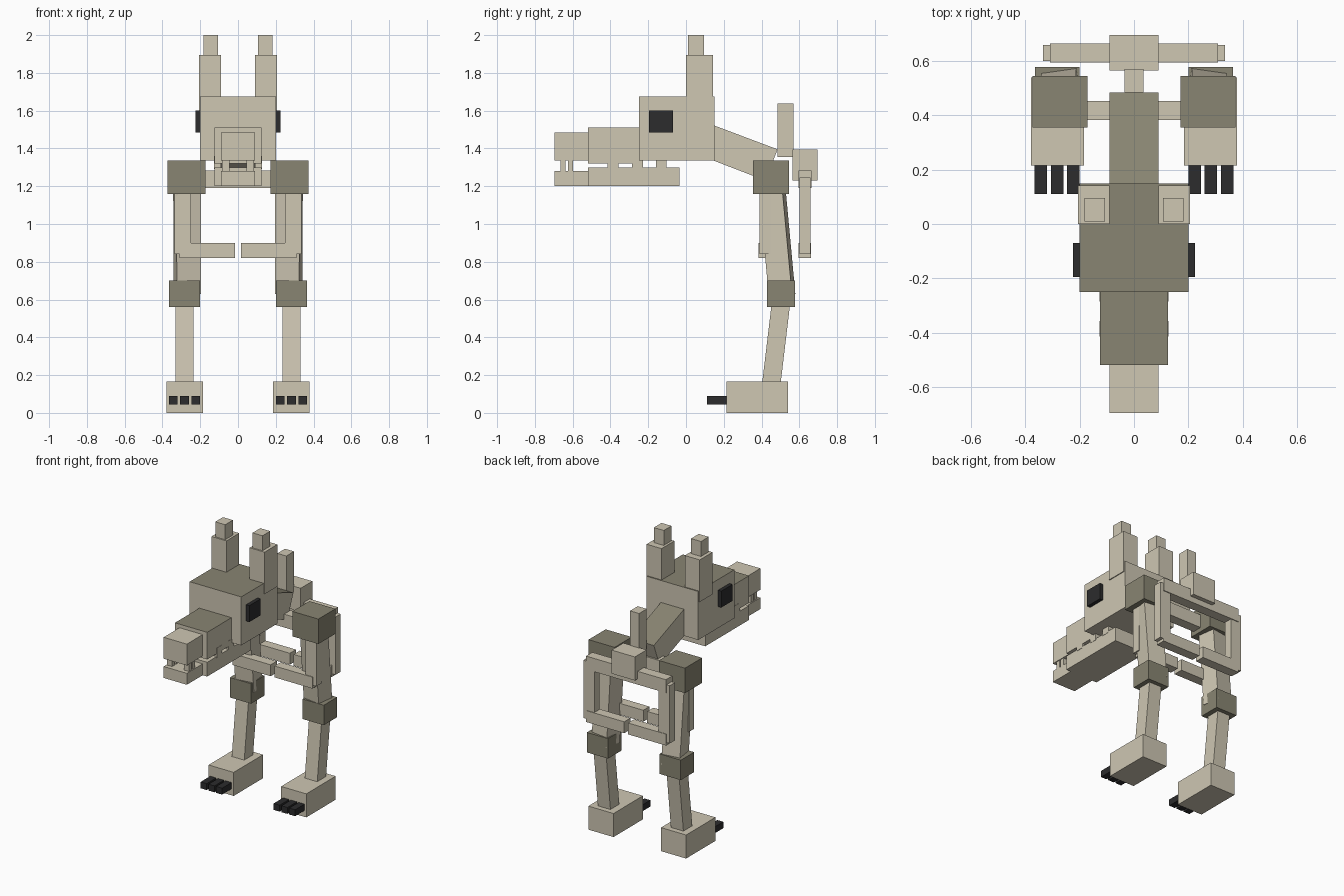
import bpy, bmesh
from math import radians
from mathutils import Matrix, Vector

cube = bpy.data.objects.get("Cube")
if cube:
    bpy.data.objects.remove(cube, do_unlink=True)


def material(name, rgb):
    m = bpy.data.materials.new(name)
    m.use_nodes = True
    m.diffuse_color = (*rgb, 1)
    m.node_tree.nodes["Principled BSDF"].inputs["Base Color"].default_value = (*rgb, 1)
    return m


BONE = material("bone", (0.62, 0.57, 0.45))
DARK = material("dark olive", (0.25, 0.235, 0.17))
BLACK = material("black", (0.025, 0.025, 0.026))


def finish(name, bm, mat, dark_top=False):
    bmesh.ops.recalc_face_normals(bm, faces=bm.faces)
    bm.normal_update()
    if dark_top:
        for f in bm.faces:
            f.material_index = int(f.normal.z > 0.7)
    mesh = bpy.data.meshes.new(name)
    bm.to_mesh(mesh)
    bm.free()
    mesh.materials.append(mat)
    if dark_top:
        mesh.materials.append(DARK)
    ob = bpy.data.objects.new(name, mesh)
    bpy.context.collection.objects.link(ob)
    return ob


def box(name, x, y, z, mat=BONE, dark_top=False):
    """Box from its (min, max) range along each axis."""
    bm = bmesh.new()
    bmesh.ops.create_cube(bm, size=1)
    for v in bm.verts:
        v.co = [r[0] if c < 0 else r[1] for c, r in zip(v.co, (x, y, z))]
    return finish(name, bm, mat, dark_top)


def pair(name, x, y, z, mat=BONE):
    """A box on the left and its mirror on the right."""
    box("left_" + name, x, y, z, mat)
    box("right_" + name, (-x[1], -x[0]), y, z, mat)


def limb(name, low, high, width, depth, yaw, side):
    """Slanted leg segment between two centre points, turned about z."""
    bm = bmesh.new()
    bmesh.ops.create_cube(bm, size=1)
    turn = Matrix.Rotation(radians(yaw), 3, "Z")
    for v in bm.verts:
        end = Vector(low if v.co.z < 0 else high)
        v.co = end + turn @ Vector((v.co.x * width, v.co.y * depth, 0))
        v.co.x *= side
    finish(name, bm, BONE)


# Head, snout and jaw
box("head", (-.2, .2), (-.25, .15), (1.335, 1.675), dark_top=True)
box("snout", (-.125, .125), (-.52, -.25), (1.32, 1.51), dark_top=True)
box("snout_tip", (-.09, .09), (-.695, -.52), (1.335, 1.485))
box("jaw", (-.125, .125), (-.52, -.035), (1.2, 1.3))
box("jaw_tip", (-.09, .09), (-.695, -.52), (1.2, 1.28))
for i, y in enumerate((-.665, -.625)):
    pair(f"front_tooth_{i}", (.045, .085), (y, y + .028), (1.27, 1.345))
for i, y in enumerate((-.415, -.285, -.16)):
    pair(f"side_tooth_{i}", (.09, .127), (y, y + .057), (1.29, 1.36))
pair("eye", (.195, .225), (-.195, -.07), (1.485, 1.6), BLACK)
pair("ear", (.09, .206), (0, .142), (1.6, 1.895))
pair("ear_tip", (.106, .183), (.01, .095), (1.89, 2))

# Sloping neck, a side profile swept across the width
bm = bmesh.new()
profile = [(.14, 1.525), (.485, 1.395), (.42, 1.23), (.14, 1.338)]
face = bm.faces.new([bm.verts.new((-.09, y, z)) for y, z in profile])
swept = bmesh.ops.extrude_face_region(bm, geom=[face])["geom"]
bmesh.ops.translate(bm, vec=(.18, 0, 0),
                    verts=[g for g in swept if isinstance(g, bmesh.types.BMVert)])
finish("neck", bm, BONE, dark_top=True)

# Back spike and hub
box("back_spike", (-.035, .035), (.485, .57), (1.355, 1.637))
box("back_hub", (-.09, .09), (.565, .695), (1.23, 1.395))

# Two open rib hoops
for name, y in (("front", .383), ("rear", .595)):
    box(name + "_rib_top", (-.31, .31), (y, y + .07), (1.19, 1.283))
    pair(name + "_rib_side", (.25, .335), (y + .006, y + .064), (.84, 1.245))
    pair(name + "_rib_bottom", (.015, .31), (y, y + .068), (.82, .9))

# Legs
pair("shoulder", (.172, .374), (.356, .545), (1.16, 1.335), DARK)
pair("knee", (.2, .364), (.43, .578), (.56, .7), DARK)
for name, side in (("left", 1), ("right", -1)):
    limb(name + "_upper_leg", (.268, .508, .63), (.27, .455, 1.2), .13, .125, -8, side)
    limb(name + "_lower_leg", (.283, .45, .14), (.283, .505, .6), .097, .098, 0, side)
pair("foot", (.184, .379), (.215, .54), (0, .165))
for i, x in enumerate((.2, .26, .32)):
    pair(f"claw_{i}", (x, x + .046), (.11, .22), (.045, .09), BLACK)
